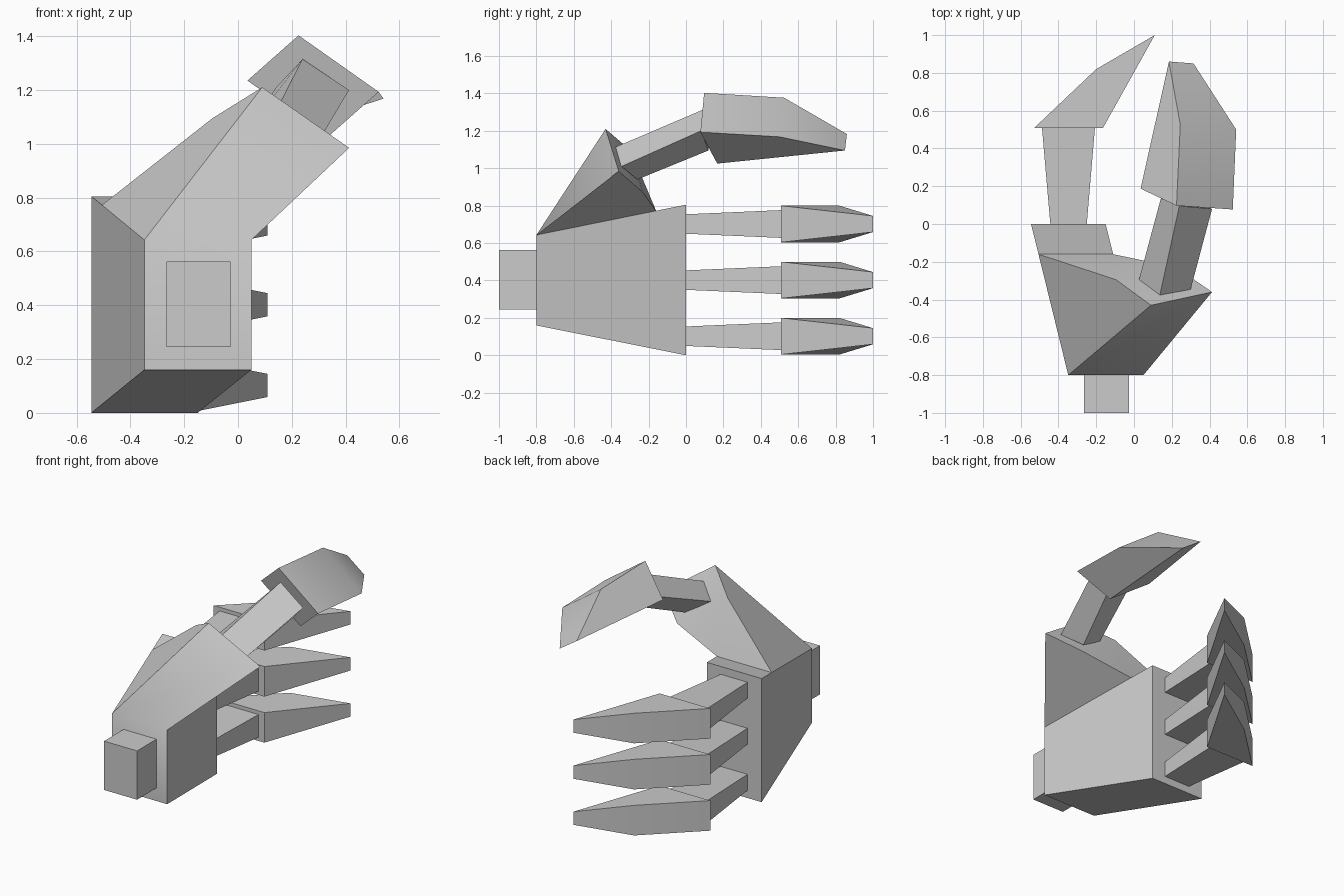
import bpy
import bmesh
from math import radians
from mathutils import Vector

cube = bpy.data.objects.get("Cube")
if cube:
    bpy.data.objects.remove(cube, do_unlink=True)

grey = bpy.data.materials.new("plain_grey")
grey.use_nodes = True
grey.diffuse_color = (0.6, 0.6, 0.6, 1)
bsdf = next(n for n in grey.node_tree.nodes if n.type == 'BSDF_PRINCIPLED')
bsdf.inputs["Base Color"].default_value = grey.diffuse_color
bsdf.inputs["Roughness"].default_value = 0.8


def finish(name, bm):
    bmesh.ops.recalc_face_normals(bm, faces=bm.faces)
    mesh = bpy.data.meshes.new(name)
    bm.to_mesh(mesh)
    bm.free()
    mesh.materials.append(grey)
    obj = bpy.data.objects.new(name, mesh)
    bpy.context.collection.objects.link(obj)
    bpy.ops.object.select_all(action='DESELECT')
    obj.select_set(True)
    bpy.context.view_layer.objects.active = obj
    bpy.ops.object.shade_smooth_by_angle(angle=radians(40))
    return obj


def bridge(bm, a, b):
    """Join two four-sided rings with quads."""
    for i in range(4):
        j = (i + 1) % 4
        bm.faces.new((a[i], a[j], b[j], b[i]))


def ring(bm, points):
    return [bm.verts.new(p) for p in points]


def rect(x0, x1, y, z0, z1):
    """Corners at one depth: top left, top right, bottom right, bottom left."""
    return [(x0, y, z1), (x1, y, z1), (x1, y, z0), (x0, y, z0)]


def skewed(corner, across, down):
    """Parallelogram from one corner and its two neighbours."""
    c, a, d = Vector(corner), Vector(across), Vector(down)
    return [c, a, a + d - c, d]


def segment(name, start, end):
    bm = bmesh.new()
    a, b = ring(bm, start), ring(bm, end)
    bridge(bm, a, b)
    bm.faces.new(a)
    bm.faces.new(b)
    return finish(name, bm)


def fingertip(name, base, knuckle, tip):
    """Wedge: outer edge base[0:2] bends at the knuckle edge, inner edge runs straight."""
    bm = bmesh.new()
    v, k, t = ring(bm, base), ring(bm, knuckle), ring(bm, tip)
    for face in (v,
                 (v[0], v[1], k[1], k[0]),
                 (k[0], k[1], t[1], t[0]),
                 (v[1], v[2], t[1], k[1]),
                 (v[3], v[0], k[0], t[0]),
                 (v[2], v[3], t[0], t[1])):
        bm.faces.new(face)
    return finish(name, bm)


# Palm, with the thumb mound growing from the front part of its top
bm = bmesh.new()
f = ring(bm, rect(-0.348, 0.05, -0.8, 0.16, 0.643))
b = ring(bm, rect(-0.545, -0.15, 0, 0, 0.805))
m = [bm.verts.new(f[i].co.lerp(b[i].co, 0.8)) for i in (0, 1)]
top = ring(bm, [(0.09, -0.43, 1.21), (0.413, -0.36, 0.985),
                (0.225, -0.23, 0.87), (-0.095, -0.295, 1.095)])
bm.faces.new(f)
bm.faces.new(b)
bm.faces.new((f[3], f[2], b[2], b[3]))
bm.faces.new((m[0], m[1], b[1], b[0]))
bm.faces.new((f[0], m[0], b[0], b[3], f[3]))
bm.faces.new((f[1], m[1], b[1], b[2], f[2]))
bridge(bm, [f[0], f[1], m[1], m[0]], top)
bm.faces.new(top)
finish("palm", bm)

# Wrist peg
segment("wrist", rect(-0.265, -0.027, -1, 0.245, 0.563),
        rect(-0.265, -0.027, -0.8, 0.245, 0.563))

# Three fingers
for label, z in (("lower", 0.102), ("middle", 0.402), ("upper", 0.702)):
    segment(label + "_finger", rect(-0.443, -0.25, 0, z - 0.052, z + 0.052),
            rect(-0.487, -0.207, 0.507, z - 0.074, z + 0.074))
    base = [(-0.53, 0.507, z + 0.098), (-0.53, 0.507, z - 0.098),
            (-0.165, 0.507, z - 0.098), (-0.165, 0.507, z + 0.098)]
    fingertip(label + "_fingertip", base,
              [(-0.2, 0.82, z + 0.098), (-0.2, 0.82, z - 0.098)],
              [(0.11, 1, z + 0.043), (0.11, 1, z - 0.043)])

# Thumb
segment("thumb",
        skewed((0.135, -0.385, 1.11), (0.3, -0.345, 1.01), (0.025, -0.3, 1.04)),
        skewed((0.24, 0.095, 1.315), (0.413, 0.08, 1.2), (0.142, 0.135, 1.21)))
fingertip("thumb_tip",
          skewed((0.225, 0.097, 1.403), (0.523, 0.077, 1.193), (0.035, 0.187, 1.235)),
          [(0.245, 0.525, 1.377), (0.541, 0.5, 1.168)],
          [(0.185, 0.86, 1.183), (0.315, 0.85, 1.095)])
